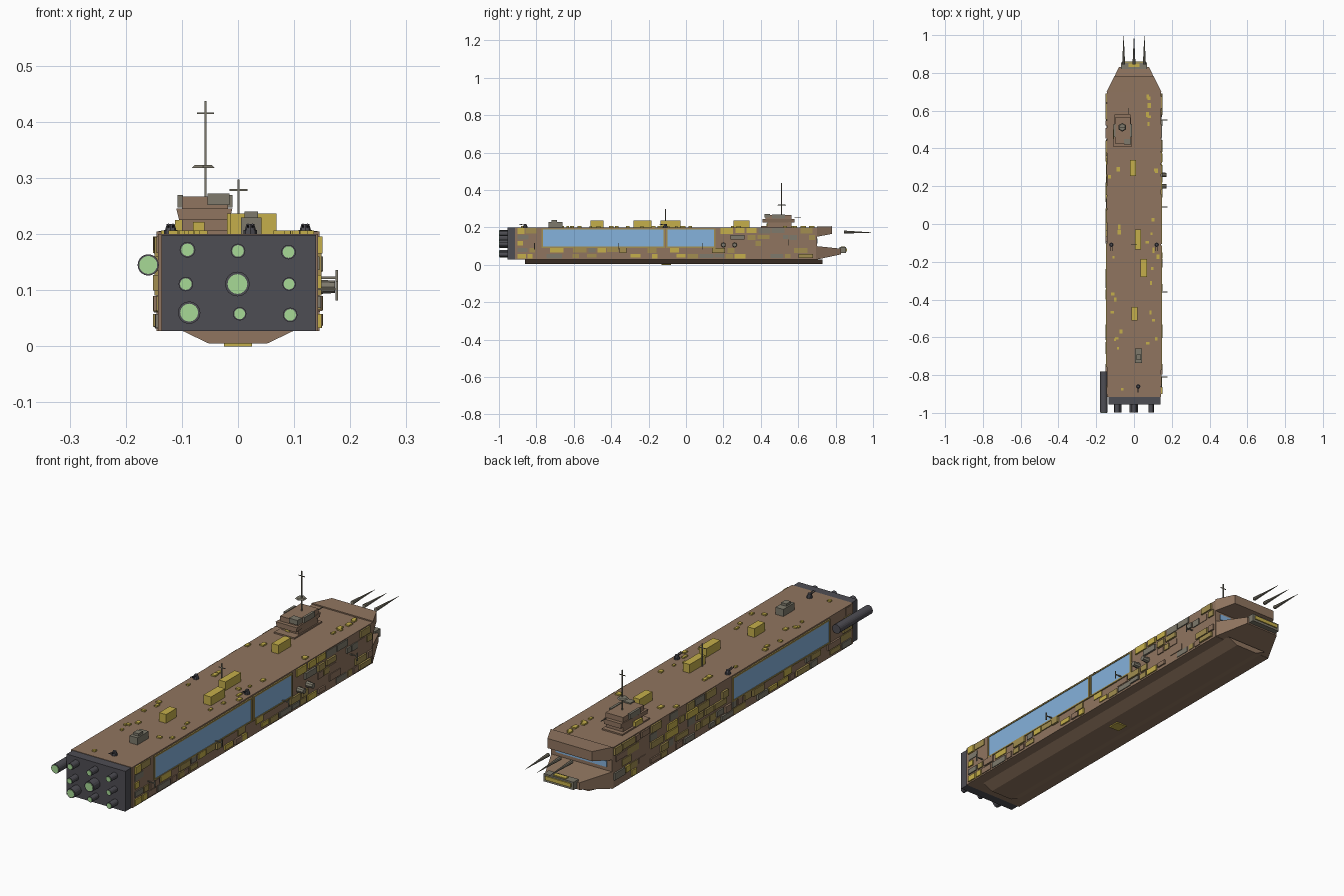
import bpy, bmesh, math, random
from mathutils import Matrix, Vector

random.seed(7)

def mat(name, r, g, b):
    m = bpy.data.materials.new(name)
    m.diffuse_color = (r, g, b, 1)
    return m

BROWN = mat("hull_brown", 0.28, 0.178, 0.115)
GOLD = mat("panel_gold", 0.56, 0.43, 0.07)
OLIVE = mat("panel_olive", 0.36, 0.27, 0.08)
GREY = mat("panel_grey", 0.21, 0.195, 0.15)
DARK = mat("dark_metal", 0.076, 0.074, 0.087)
GLASS = mat("window_blue", 0.235, 0.445, 0.716)
GLOW = mat("engine_green", 0.39, 0.70, 0.305)

def finish(name, bm, m):
    bmesh.ops.recalc_face_normals(bm, faces=bm.faces)
    me = bpy.data.meshes.new(name)
    bm.to_mesh(me)
    bm.free()
    me.materials.append(m)
    ob = bpy.data.objects.new(name, me)
    bpy.context.collection.objects.link(ob)
    return ob

def boxes(name, ranges, m):
    """Boxes given as (x0, x1, y0, y1, z0, z1), joined in one mesh."""
    bm = bmesh.new()
    for x0, x1, y0, y1, z0, z1 in ranges:
        mx = Matrix.Translation(((x0 + x1) / 2, (y0 + y1) / 2, (z0 + z1) / 2)) @ \
            Matrix.Diagonal((abs(x1 - x0), abs(y1 - y0), abs(z1 - z0), 1))
        bmesh.ops.create_cube(bm, size=1, matrix=mx)
    return finish(name, bm, m)

def loft(name, rings, m):
    """Closed solid through matching rings of points."""
    bm = bmesh.new()
    vs = [[bm.verts.new(p) for p in r] for r in rings]
    n = len(rings[0])
    for a, b in zip(vs, vs[1:]):
        for i in range(n):
            bm.faces.new((a[i], a[(i + 1) % n], b[(i + 1) % n], b[i]))
    bm.faces.new(vs[0])
    bm.faces.new(vs[-1])
    return finish(name, bm, m)

def rect(y, hx, z0, z1):
    return [(-hx, y, z0), (hx, y, z0), (hx, y, z1), (-hx, y, z1)]

def rods(name, items, m, seg=12):
    """Cylinders or cones given as (start, end, r_start, r_end)."""
    bm = bmesh.new()
    for a, b, r0, r1 in items:
        a, b = Vector(a), Vector(b)
        d = b - a
        mx = Matrix.Translation((a + b) / 2) @ d.to_track_quat('Z', 'Y').to_matrix().to_4x4()
        bmesh.ops.create_cone(bm, cap_ends=True, segments=seg, radius1=r0, radius2=r1,
                              depth=d.length, matrix=mx)
    return finish(name, bm, m)

# Hull, keel and split bow
loft("hull", [rect(-0.915, 0.143, 0.027, 0.2), rect(0.7, 0.143, 0.027, 0.2)], BROWN)
keel = [(-0.1, 0.028), (-0.052, 0.005), (0.052, 0.005), (0.1, 0.028)]
loft("keel", [[(x, y, z) for x, z in keel] for y in (-0.86, 0.73)], BROWN)
boxes("keel_hatch", [(-0.025, 0.025, -0.13, -0.08, 0, 0.008)], GOLD)
loft("upper_jaw", [rect(0.7, 0.145, 0.15, 0.205), rect(0.78, 0.105, 0.165, 0.206)], BROWN)
loft("lower_jaw", [rect(0.695, 0.145, 0.027, 0.1), rect(0.83, 0.08, 0.056, 0.086)], BROWN)
boxes("nose_block", [(-0.07, 0.07, 0.82, 0.855, 0.062, 0.095)], GREY)
boxes("nose_trim", [(-0.06, 0.06, 0.85, 0.86, 0.072, 0.088), (-0.03, 0.03, 0.83, 0.85, 0.095, 0.099)], GOLD)
boxes("mouth_light", [(-0.12, 0.12, 0.7, 0.704, 0.115, 0.14)], GLASS)
rods("bow_spikes", [((x, 0.845, 0.175), (x, 1.0, 0.172), 0.008, 0.0005) for x in (-0.055, 0, 0.055)], GREY, 8)

# Engine bank
boxes("engine_plate", [(-0.136, 0.139, -0.955, -0.915, 0.027, 0.198)], DARK)
engines = [(-0.09, 0.172, 0.014), (0, 0.17, 0.013), (0.09, 0.168, 0.013),
           (-0.093, 0.111, 0.013), (-0.001, 0.111, 0.022), (0.091, 0.111, 0.012),
           (-0.087, 0.06, 0.02), (0.003, 0.058, 0.012), (0.093, 0.056, 0.013)]
rods("engine_nozzles", [((x, -0.997, z), (x, -0.94, z), r, r) for x, z, r in engines], DARK, 16)
rods("engine_glow", [((x, -0.999, z), (x, -0.99, z), r * 0.8, r * 0.8) for x, z, r in engines], GLOW, 16)
rods("side_pod", [((-0.16, -0.998, 0.145), (-0.16, -0.78, 0.145), 0.019, 0.019)], DARK, 20)
rods("side_pod_glow", [((-0.16, -1.0, 0.145), (-0.16, -0.99, 0.145), 0.016, 0.016)], GLOW, 20)

# Windows and their frames
windows = {1: [(-0.765, -0.12), (-0.1, 0.15)], -1: [(-0.75, -0.11)]}
glass, frames = [], []
for s, spans in windows.items():
    for a, b in spans:
        glass.append((s * 0.14, s * 0.146, a, b, 0.096, 0.188))
        for z in (0.091, 0.188):
            frames.append((s * 0.14, s * 0.149, a - 0.007, b + 0.007, z, z + 0.006))
        for y in (a - 0.007, b):
            frames.append((s * 0.14, s * 0.149, y, y + 0.007, 0.091, 0.194))
boxes("windows", glass, GLASS)
boxes("window_frames", frames, OLIVE)

# Hull side plating, rows of random panels that avoid the windows
panels = {"gold": [], "olive": [], "grey": [], "brown": []}
for s, spans in windows.items():
    for z0, z1 in ((0.032, 0.058), (0.06, 0.09), (0.097, 0.127), (0.13, 0.16), (0.165, 0.196)):
        y = -0.9
        while y < 0.66:
            w = random.uniform(0.025, 0.085)
            e = min(y + w, 0.69)
            blocked = z1 > 0.092 and any(y < b + 0.01 and e > a - 0.01 for a, b in spans)
            if not blocked and random.random() < 0.72:
                c = random.choice(("gold", "olive", "olive", "grey", "brown"))
                lo = z0 + random.uniform(0, 0.008)
                panels[c].append((s * 0.14, s * random.uniform(0.145, 0.152), y, e, lo, z1))
            y = e + random.uniform(0.003, 0.015)
for c, m in (("gold", GOLD), ("olive", OLIVE), ("grey", GREY), ("brown", BROWN)):
    boxes("side_panels_" + c, panels[c], m)

# Deck hatches near both edges
hatches = []
for i in range(34):
    x = random.choice((-1, 1)) * random.uniform(0.06, 0.13)
    y = random.uniform(-0.88, 0.68)
    w, d = random.uniform(0.005, 0.01), random.uniform(0.006, 0.014)
    if not (x < 0 and 0.36 < y < 0.62):
        hatches.append((x - w, x + w, y - d, y + d, 0.198, 0.206))
boxes("deck_hatches", hatches, GOLD)

# Cargo boxes on deck
boxes("deck_containers", [(-0.02, 0.011, 0.255, 0.34, 0.2, 0.237), (0.004, 0.036, -0.135, -0.03, 0.2, 0.237),
                          (0.034, 0.069, -0.28, -0.185, 0.2, 0.237), (-0.013, 0.019, -0.51, -0.44, 0.2, 0.237)], GOLD)
boxes("deck_machine", [(0.005, 0.042, -0.735, -0.66, 0.2, 0.23), (0.012, 0.036, -0.72, -0.69, 0.23, 0.24)], GREY)

# Bridge
boxes("bridge_base", [(-0.11, -0.015, 0.4, 0.585, 0.2, 0.206), (-0.1, -0.02, 0.435, 0.565, 0.2, 0.228)], BROWN)
loft("bridge_body", [[(-0.06 + x, y, z) for x, y in
                      ((-hx, 0.41), (hx, 0.41), (hx * 0.85, 0.58), (-hx * 0.85, 0.58))]
                     for hx, z in ((0.045, 0.225), (0.05, 0.246))], BROWN)
boxes("bridge_roof", [(-0.1, -0.018, 0.425, 0.565, 0.246, 0.267)], BROWN)
boxes("bridge_side_pods", [(-0.054, -0.015, 0.42, 0.45, 0.252, 0.272), (-0.108, -0.098, 0.46, 0.53, 0.247, 0.27),
                           (-0.02, -0.01, 0.46, 0.53, 0.247, 0.27)], GREY)
boxes("bridge_panels", [(-0.08, -0.06, 0.43, 0.436, 0.205, 0.222), (-0.112, -0.1, 0.45, 0.5, 0.206, 0.225)], GOLD)

# Masts with crossbars
boxes("masts", [(-0.06, -0.056, 0.508, 0.512, 0.265, 0.437), (-0.073, -0.043, 0.509, 0.511, 0.414, 0.417),
                (-0.001, 0.003, -0.112, -0.108, 0.2, 0.297), (-0.015, 0.017, -0.111, -0.109, 0.277, 0.28),
                (-0.032, -0.029, 0.58, 0.615, 0.25, 0.253)], GREY)
rods("mast_dish", [((-0.062, 0.512, 0.318), (-0.062, 0.512, 0.323), 0.023, 0.018)], GREY, 6)

# Deck turrets
turrets, barrels = [], []
for x, y in ((-0.12, -0.11), (0.12, -0.11), (0.022, -0.86)):
    turrets += [((x, y, 0.199), (x, y, 0.207), 0.012, 0.012), ((x, y, 0.207), (x, y, 0.218), 0.01, 0.007)]
    for dx in (-0.004, 0.004):
        barrels.append(((x + dx, y, 0.212), (x + dx, y - 0.032, 0.217), 0.002, 0.002))
rods("deck_turrets", turrets, DARK, 8)
rods("turret_barrels", barrels, DARK, 6)

# Docking ports and side antennas
rods("side_ports", [((0.14, y, 0.106), (0.173, y, 0.106), 0.013, 0.011) for y in (0.2, 0.26)], GREY, 8)
ants = []
for y, z in ((0.55, 0.12), (0.09, 0.1), (-0.36, 0.1), (-0.81, 0.1)):
    ants += [(0.14, 0.176, y - 0.002, y + 0.002, z, z + 0.004),
             (0.174, 0.178, y - 0.002, y + 0.002, z - 0.018, z + 0.016)]
boxes("side_antennas", ants, GREY)
